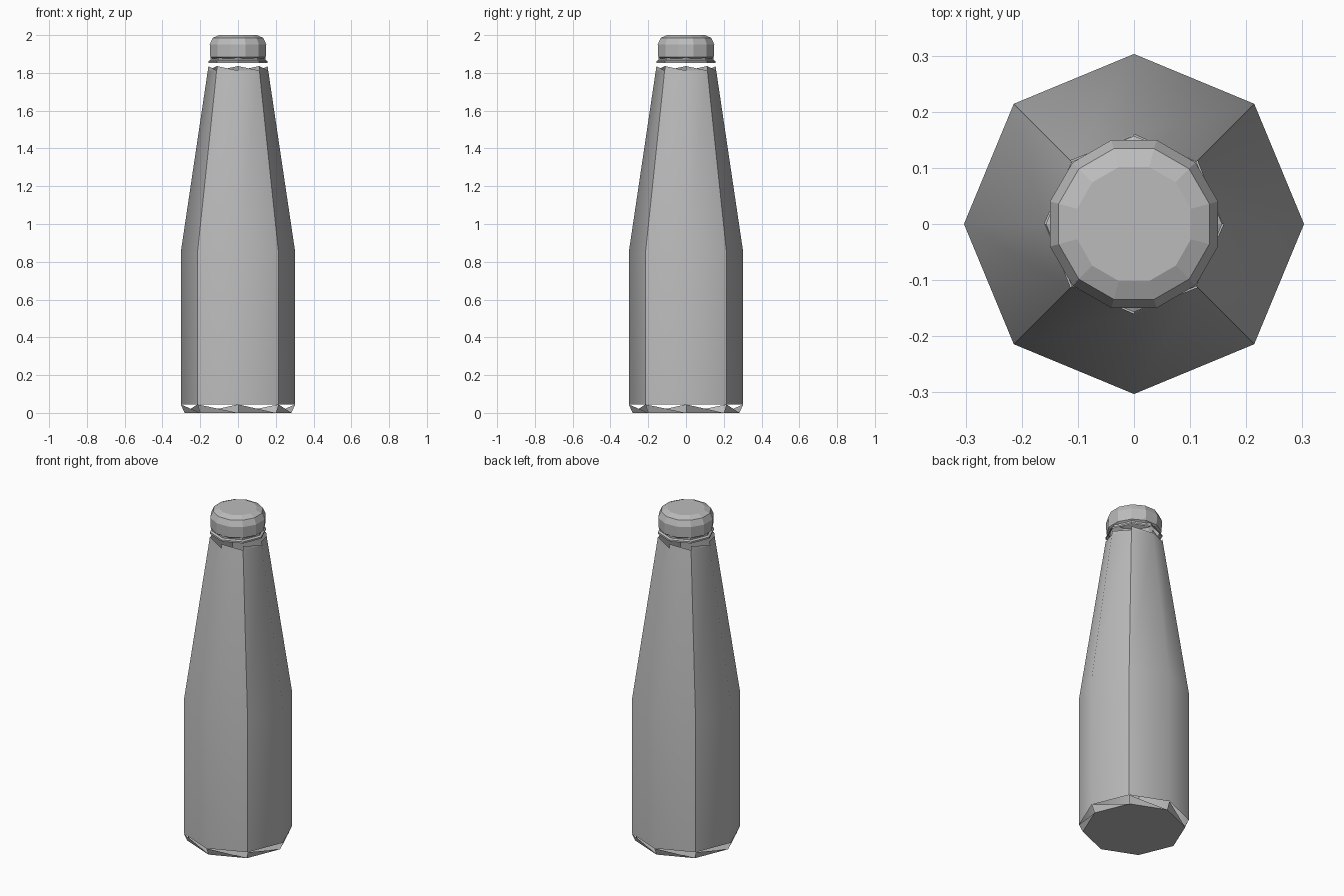
import bpy, bmesh
from math import cos, sin, pi

cube = bpy.data.objects.get("Cube")
if cube:
    bpy.data.objects.remove(cube, do_unlink=True)

grey = bpy.data.materials.new("grey")
grey.use_nodes = True
grey.diffuse_color = (0.5, 0.5, 0.5, 1)
grey.node_tree.nodes["Principled BSDF"].inputs["Base Color"].default_value = (0.5, 0.5, 0.5, 1)


def ring(bm, sides, radius, z, turn=0.0):
    angles = [2 * pi * i / sides + turn for i in range(sides)]
    return [bm.verts.new((radius * cos(a), radius * sin(a), z)) for a in angles]


def quads(bm, low, high):
    n = len(low)
    for i in range(n):
        j = (i + 1) % n
        bm.faces.new((low[i], low[j], high[j], high[i]))


def teeth(bm, low, high):
    # One triangle per side leaves a sawtooth of openings above it
    n = len(low)
    for i in range(n):
        bm.faces.new((low[i], low[(i + 1) % n], high[i]))


def lathe(bm, sides, profile, turn=0.0):
    rings = [ring(bm, sides, r, z, turn) for r, z in profile]
    for low, high in zip(rings, rings[1:]):
        quads(bm, low, high)
    return rings


def finish(bm, name, smooth=False):
    mesh = bpy.data.meshes.new(name)
    for face in bm.faces:
        face.smooth = smooth and len(face.verts) < 5
    bm.to_mesh(mesh)
    bm.free()
    mesh.materials.append(grey)
    obj = bpy.data.objects.new(name, mesh)
    bpy.context.collection.objects.link(obj)
    return obj


# Eight-sided body, creased along its diagonal corners
bm = bmesh.new()
rings = lathe(bm, 8, [(0.303, 0.045), (0.303, 0.85), (0.16, 1.812)])
for level in range(2):
    for i in (1, 3, 5, 7):
        bm.edges.get((rings[level][i], rings[level + 1][i])).smooth = False
finish(bm, "bottle_body", True)

# Base with a toothed bevel
bm = bmesh.new()
bottom = ring(bm, 8, 0.283, 0)
teeth(bm, bottom, ring(bm, 8, 0.303, 0.045))
bm.faces.new(bottom[::-1])
finish(bm, "bottle_base")

# Toothed rim at the top of the neck
bm = bmesh.new()
teeth(bm, ring(bm, 8, 0.16, 1.812), ring(bm, 8, 0.157, 1.836))
finish(bm, "neck_rim")

# Collar below the cap
bm = bmesh.new()
lathe(bm, 8, [(0.157, 1.852), (0.157, 1.862), (0.145, 1.868), (0.145, 1.884)])
finish(bm, "neck_collar")

# Twelve-sided cap with a rounded shoulder
bm = bmesh.new()
rings = lathe(bm, 12, [(0.14, 1.876), (0.152, 1.884), (0.155, 1.95),
                       (0.139, 1.985), (0.105, 2.0)], pi / 12)
bm.faces.new(rings[-1])
finish(bm, "bottle_cap")
